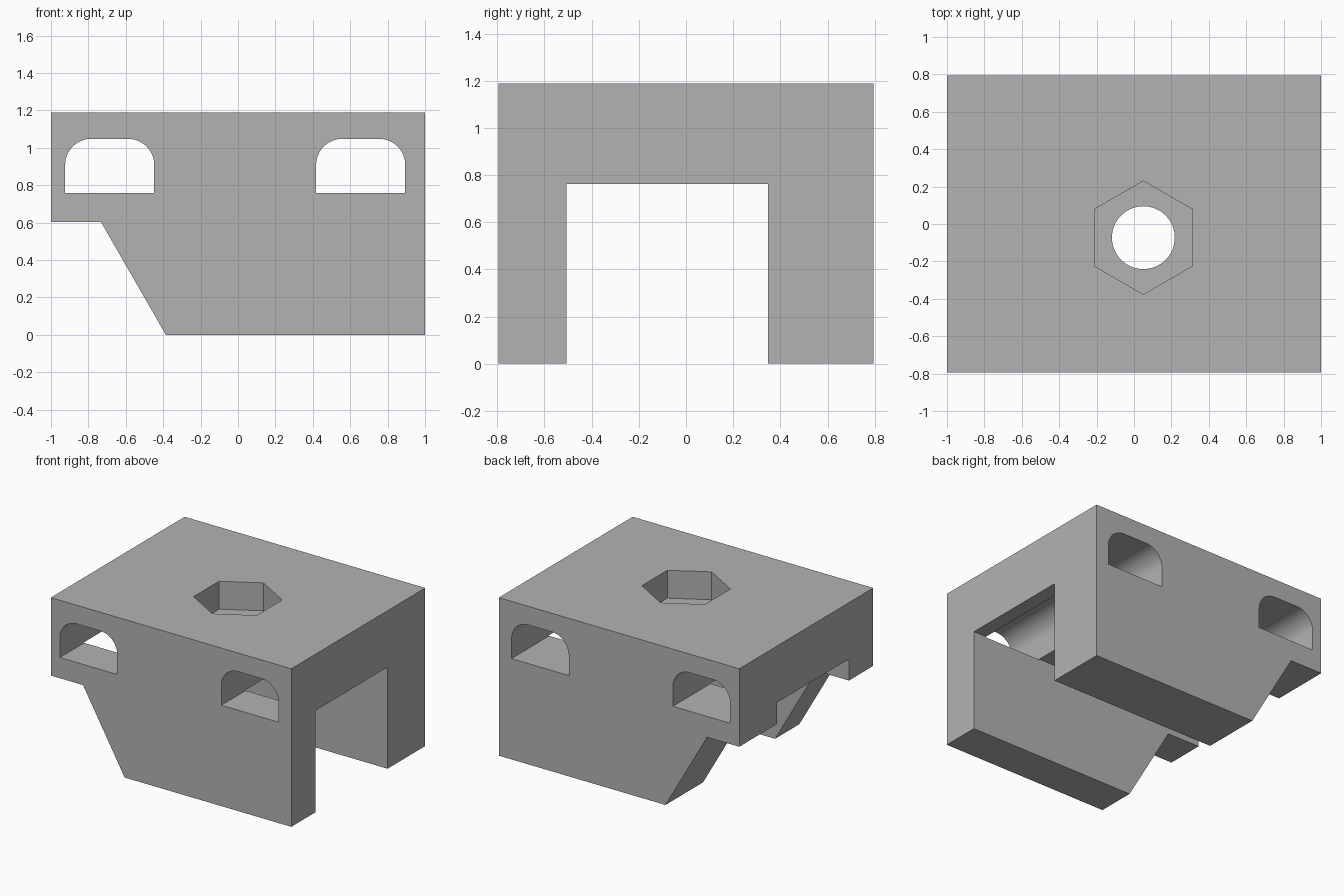
import bpy, bmesh, math
from mathutils import Vector

if "Cube" in bpy.data.objects:
    bpy.data.objects.remove(bpy.data.objects["Cube"], do_unlink=True)

WIDTH, DEPTH, HEIGHT = 2.0, 1.59, 1.188
BOLT = (0.05, -0.073)          # centre of the bolt hole
POCKET_FLOOR = HEIGHT - 0.21   # bottom of the hexagonal nut pocket

grey = bpy.data.materials.new("plain_grey")
grey.use_nodes = True
grey.diffuse_color = (0.45, 0.45, 0.45, 1)
grey.node_tree.nodes["Principled BSDF"].inputs["Base Color"].default_value = grey.diffuse_color


def prism(name, profile, to_3d, start, end):
    """Extrude a 2D profile; to_3d maps (u, v, w) to a position."""
    bm = bmesh.new()
    face = bm.faces.new([bm.verts.new(to_3d(u, v, start)) for u, v in profile])
    offset = Vector(to_3d(0, 0, end)) - Vector(to_3d(0, 0, start))
    new = bmesh.ops.extrude_face_region(bm, geom=[face])["geom"]
    moved = [g for g in new if isinstance(g, bmesh.types.BMVert)]
    bmesh.ops.translate(bm, verts=moved, vec=offset)
    bmesh.ops.recalc_face_normals(bm, faces=bm.faces)
    mesh = bpy.data.meshes.new(name)
    bm.to_mesh(mesh)
    bm.free()
    obj = bpy.data.objects.new(name, mesh)
    bpy.context.collection.objects.link(obj)
    return obj


def along_x(u, v, w): return (w, u, v)
def along_y(u, v, w): return (u, w, v)
def along_z(u, v, w): return (u, v, w)


def arc(cx, cy, radius, start, end, steps):
    angles = [math.radians(start + (end - start) * i / steps) for i in range(steps + 1)]
    return [(cx + radius * math.cos(a), cy + radius * math.sin(a)) for a in angles]


def rounded_slot(left, right, bottom, top, radius):
    return ([(left, bottom), (right, bottom)]
            + arc(right - radius, top - radius, radius, 0, 90, 20)
            + arc(left + radius, top - radius, radius, 90, 180, 20))


# Body: side profile with the sloped relief under one end
bracket = prism("bracket_body",
                [(-0.386, 0), (WIDTH / 2, 0), (WIDTH / 2, HEIGHT), (-WIDTH / 2, HEIGHT),
                 (-WIDTH / 2, 0.602), (-0.732, 0.602)],
                along_y, -DEPTH / 2, DEPTH / 2)
bracket.data.materials.append(grey)

cutters = [
    # Channel between the two legs
    prism("channel_cutter", [(-0.507, -0.2), (0.348, -0.2), (0.348, 0.763), (-0.507, 0.763)],
          along_x, -1.2, 1.2),
    # Bolt hole and hexagonal nut pocket
    prism("bolt_hole_cutter", arc(*BOLT, 0.168, 0, 360, 64)[:-1], along_z, 0.5, 1.4),
    prism("nut_pocket_cutter", arc(*BOLT, 0.303, 30, 390, 6)[:-1], along_z, POCKET_FLOOR, 1.4),
]
# Strap slots through both legs
for name, left in (("right", -0.924), ("left", 0.418)):
    cutters.append(prism(name + "_slot_cutter",
                         rounded_slot(left, left + 0.476, 0.758, 1.048, 0.14),
                         along_y, -1, 1))

bpy.ops.object.select_all(action="DESELECT")
bpy.context.view_layer.objects.active = bracket
bracket.select_set(True)
for cutter in cutters:
    cutter.hide_render = True
    mod = bracket.modifiers.new(cutter.name, "BOOLEAN")
    mod.operation = "DIFFERENCE"
    mod.solver = "EXACT"
    mod.object = cutter
    bpy.ops.object.modifier_apply(modifier=mod.name)
for cutter in cutters:
    bpy.data.objects.remove(cutter, do_unlink=True)

bpy.ops.object.shade_smooth_by_angle(angle=math.radians(30))
